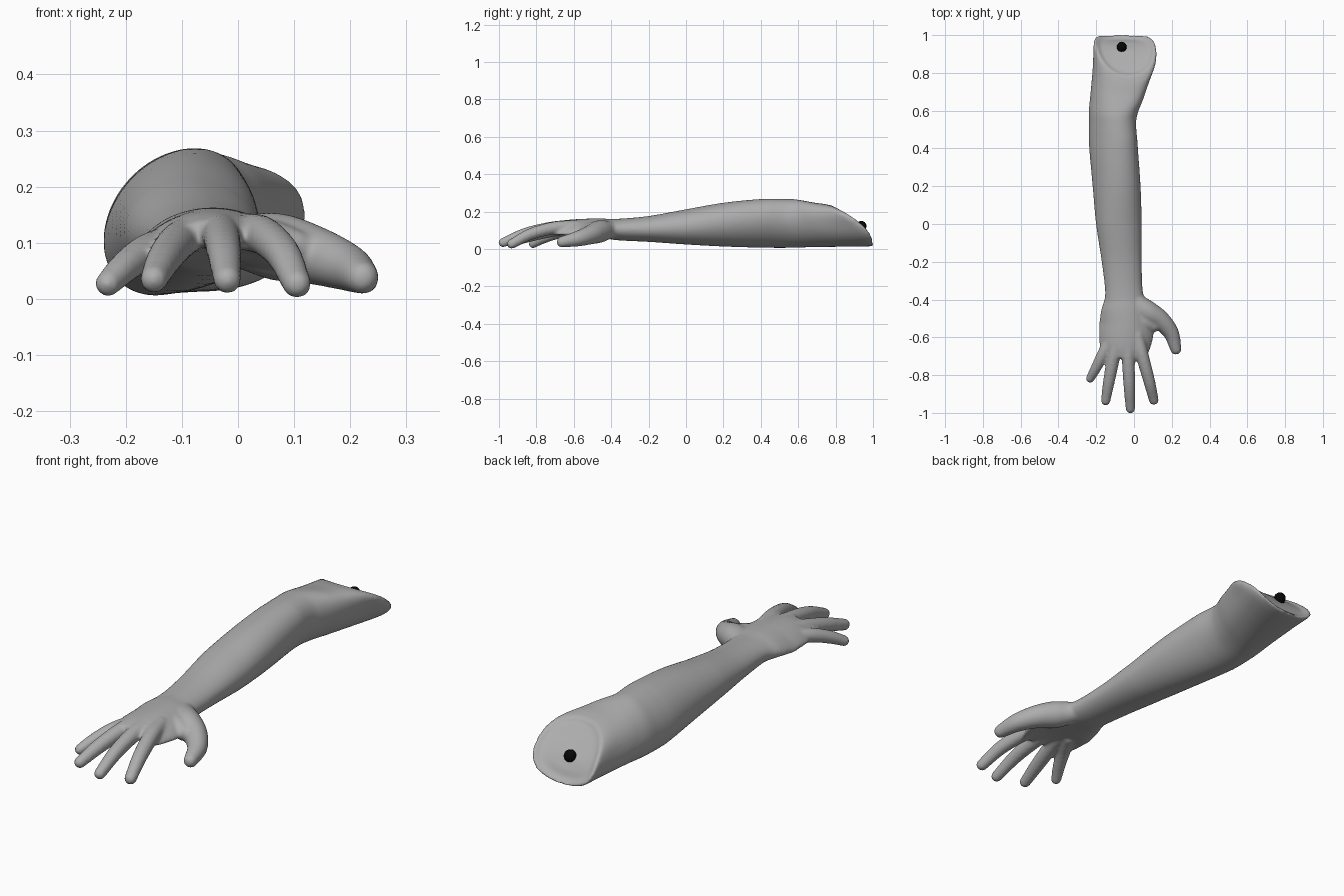
import bpy, bmesh, math
from mathutils import Vector, Matrix

cube = bpy.data.objects.get("Cube")
if cube:
    bpy.data.objects.remove(cube, do_unlink=True)


def material(name, value):
    mat = bpy.data.materials.new(name)
    mat.use_nodes = True
    colour = (value, value, value, 1)
    mat.diffuse_color = colour
    mat.node_tree.nodes["Principled BSDF"].inputs["Base Color"].default_value = colour
    return mat


def clamp(v):
    return max(0.0, min(1.0, v))


def spline(rows, steps):
    """Smooth curve through rows of any width."""
    pts = [Vector(r) for r in rows]
    pts = [pts[0] * 2 - pts[1]] + pts + [pts[-1] * 2 - pts[-2]]
    out = []
    for a, b, c, d in zip(pts, pts[1:], pts[2:], pts[3:]):
        for i in range(steps):
            t = i / steps
            out.append(b + (c - a) * (t / 2) + (a * 2 - b * 5 + c * 4 - d) * (t * t / 2)
                       + (b * 3 - a - c * 3 + d) * (t ** 3 / 2))
    return out + [pts[-2]]


def loft(bm, rings):
    """Closed skin over a list of equal rings of points."""
    loops = [[bm.verts.new(p) for p in ring] for ring in rings]
    n = len(loops[0])
    for a, b in zip(loops, loops[1:]):
        for i in range(n):
            j = (i + 1) % n
            bm.faces.new((a[i], a[j], b[j], b[i]))
    bm.faces.new(loops[0][::-1])
    bm.faces.new(loops[-1])


SIDES = 40
ANGLES = [2 * math.pi * i / SIDES for i in range(SIDES)]


def arm_ring(row, scale=1.0, sink=0.0):
    """Oval section; leaning up the arm, slanted at the cut, arched across the hand."""
    y, x, z, rx, rz = row
    slant = 0.114 * clamp((y - 0.55) / 0.38)
    arch = 0.04 * clamp((-0.38 - y) / 0.15)
    lean = 0.035 * clamp(y / 0.45) - 0.012 * clamp((y - 0.45) / 0.4)
    fullness = 1 - 0.14 * clamp((y - 0.55) / 0.25)
    ring = []
    for a in ANGLES:
        c, s = math.cos(a), math.sin(a)
        c = math.copysign(abs(c) ** fullness, c) * scale
        s = math.copysign(abs(s) ** fullness, s) * scale
        ring.append((x + rx * c + lean * s, y - sink - slant * (s + 0.54 * s * s),
                     z + rz * s - arch * c * c))
    return ring


def digit(bm, rows):
    """Tapered round finger along rows of x, y, z, radius with a domed tip."""
    path = spline(rows, 8)
    centres = [Vector(p[:3]) for p in path]
    rings = []
    for i, p in enumerate(path):
        tangent = centres[min(i + 1, len(path) - 1)] - centres[max(i - 1, 0)]
        turn = tangent.to_track_quat('Z', 'Y')
        rings.append([centres[i] + turn @ Vector((math.cos(a), math.sin(a), 0)) * p[3]
                      for a in ANGLES])
    loft(bm, rings)
    bmesh.ops.create_uvsphere(bm, u_segments=24, v_segments=16, radius=path[-1][3],
                              matrix=Matrix.Translation(centres[-1]))


# Forearm, elbow and palm: y, centre x, centre z, half width, half height
sections = [
    (-0.71, -0.045, 0.118, 0.108, 0.023),
    (-0.65, -0.045, 0.121, 0.135, 0.033),
    (-0.56, -0.040, 0.120, 0.146, 0.041),
    (-0.46, -0.045, 0.113, 0.130, 0.050),
    (-0.37, -0.052, 0.104, 0.101, 0.057),
    (-0.20, -0.065, 0.107, 0.106, 0.069),
    (0.00, -0.080, 0.118, 0.121, 0.094),
    (0.20, -0.092, 0.130, 0.126, 0.117),
    (0.40, -0.108, 0.137, 0.125, 0.130),
    (0.53, -0.114, 0.137, 0.121, 0.131),
    (0.60, -0.108, 0.137, 0.127, 0.129),
    (0.68, -0.090, 0.135, 0.137, 0.125),
    (0.80, -0.067, 0.130, 0.149, 0.118),
    (0.90, -0.049, 0.127, 0.163, 0.114),
    (0.945, -0.047, 0.125, 0.163, 0.110),
]
bm = bmesh.new()
rings = [arm_ring(r) for r in spline(sections, 6)]

# Shallow dished cut end
for scale, sink in ((0.95, -0.004), (0.88, 0.004), (0.80, 0.018), (0.5, 0.022), (0.05, 0.022)):
    rings.append(arm_ring(sections[-1], scale, sink))
loft(bm, rings)

# Fingers, thumb with its fleshy base, and the web beside it
digits = [
    [(-0.11, -0.58, 0.10, 0.032), (-0.160, -0.68, 0.086, 0.031),
     (-0.200, -0.76, 0.058, 0.028), (-0.232, -0.818, 0.027, 0.023)],
    [(-0.08, -0.58, 0.12, 0.032), (-0.107, -0.70, 0.102, 0.034),
     (-0.132, -0.83, 0.070, 0.031), (-0.150, -0.936, 0.035, 0.025)],
    [(-0.035, -0.58, 0.125, 0.032), (-0.031, -0.70, 0.115, 0.034),
     (-0.025, -0.85, 0.085, 0.031), (-0.019, -0.978, 0.034, 0.025)],
    [(0.015, -0.58, 0.12, 0.034), (0.045, -0.70, 0.113, 0.034),
     (0.080, -0.83, 0.080, 0.031), (0.105, -0.932, 0.027, 0.026)],
    [(-0.02, -0.36, 0.104, 0.035), (0.025, -0.425, 0.100, 0.052),
     (0.075, -0.468, 0.092, 0.060), (0.138, -0.508, 0.077, 0.052),
     (0.195, -0.575, 0.056, 0.042), (0.222, -0.662, 0.038, 0.030)],
    [(0.02, -0.49, 0.105, 0.042), (0.06, -0.52, 0.098, 0.042),
     (0.10, -0.538, 0.088, 0.036)],
]
for rows in digits:
    digit(bm, rows)
bmesh.ops.recalc_face_normals(bm, faces=bm.faces)

mesh = bpy.data.meshes.new("arm_and_hand")
bm.to_mesh(mesh)
bm.free()
arm = bpy.data.objects.new("arm_and_hand", mesh)
bpy.context.collection.objects.link(arm)
mesh.materials.append(material("plain_grey", 0.42))

# Fuse the overlapping parts into one soft skin
remesh = arm.modifiers.new("fuse", 'REMESH')
remesh.mode = 'VOXEL'
remesh.voxel_size = 0.007
remesh.use_smooth_shade = True
soften = arm.modifiers.new("soften", 'SMOOTH')
soften.factor = 0.5
soften.iterations = 8

# Dark bone stub in the cut end
bpy.ops.mesh.primitive_uv_sphere_add(segments=20, ring_count=12, radius=1,
                                     location=(-0.065, 0.937, 0.123))
bone = bpy.context.object
bone.name = "bone_stub"
bone.scale = (0.026, 0.028, 0.027)
bpy.ops.object.shade_smooth()
bone.data.materials.append(material("black", 0.002))
